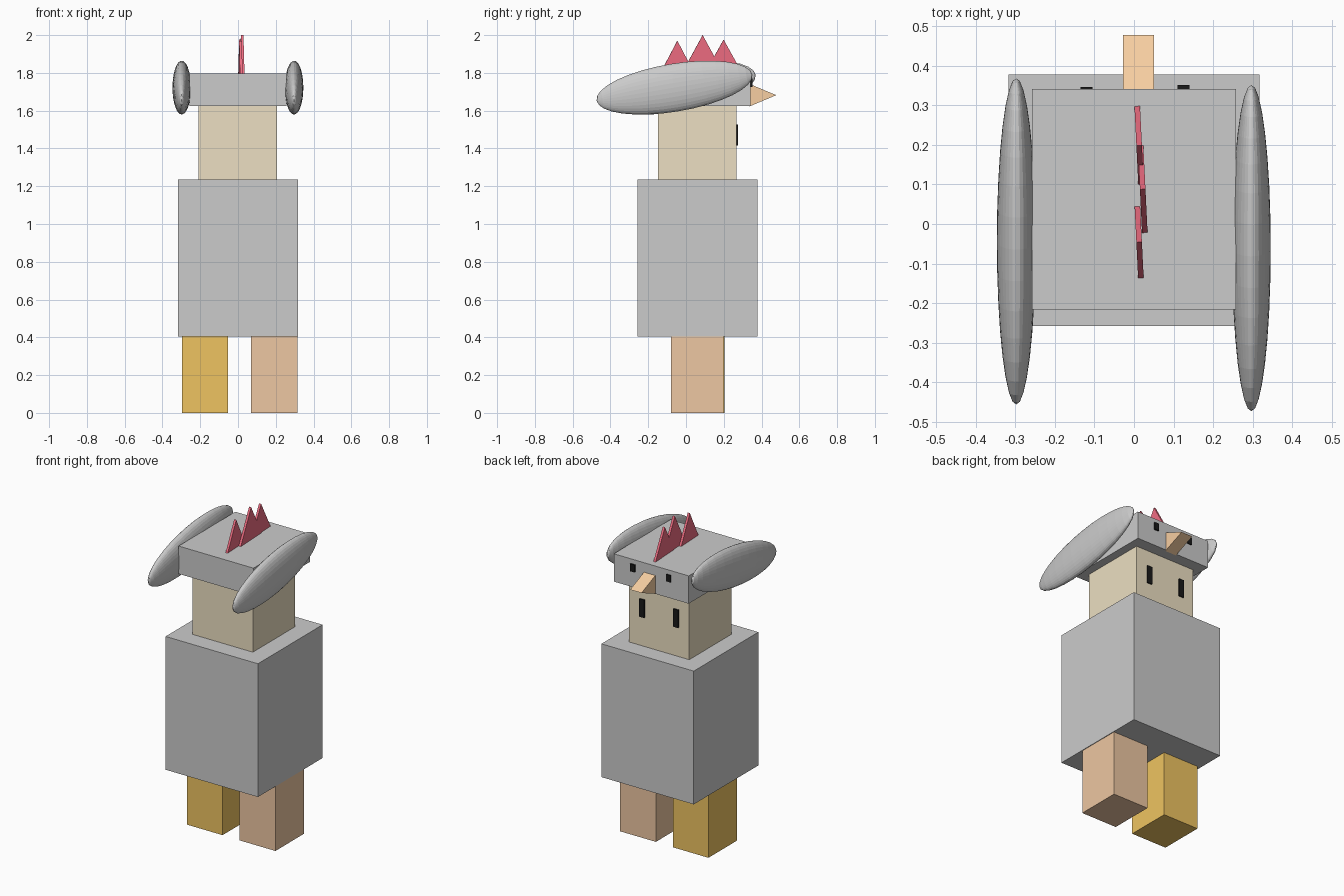
import bpy, bmesh, math
from mathutils import Matrix

if "Cube" in bpy.data.objects:
    bpy.data.objects.remove(bpy.data.objects["Cube"])


def material(name, rgb):
    m = bpy.data.materials.new(name)
    m.diffuse_color = (*rgb, 1)
    m.use_nodes = True
    m.node_tree.nodes["Principled BSDF"].inputs["Base Color"].default_value = m.diffuse_color
    return m


TAN = material("tan", (0.84, 0.74, 0.54))
ORANGE = material("orange", (0.86, 0.55, 0.12))
COPPER = material("copper", (0.85, 0.57, 0.36))
BEAK = material("beak_orange", (0.93, 0.62, 0.36))
RED = material("red", (0.85, 0.15, 0.22))
BLACK = material("black", (0.01, 0.01, 0.01))


def finish(name, bm, mat=None):
    bmesh.ops.recalc_face_normals(bm, faces=bm.faces)
    me = bpy.data.meshes.new(name)
    bm.to_mesh(me)
    bm.free()
    ob = bpy.data.objects.new(name, me)
    bpy.context.collection.objects.link(ob)
    if mat:
        me.materials.append(mat)
    return ob


def box(name, xs, ys, zs, mat=None):
    bm = bmesh.new()
    size = [b - a for a, b in (xs, ys, zs)]
    mid = [(a + b) / 2 for a, b in (xs, ys, zs)]
    bmesh.ops.create_cube(bm, size=1, matrix=Matrix.Translation(mid) @ Matrix.Diagonal((*size, 1)))
    return finish(name, bm, mat)


def prism(name, profile, width, mat):
    """Extrude a (y, z) profile along x, centred on x = 0."""
    bm = bmesh.new()
    face = bm.faces.new([bm.verts.new((-width / 2, y, z)) for y, z in profile])
    new = bmesh.ops.extrude_face_region(bm, geom=[face])["geom"]
    bmesh.ops.translate(bm, vec=(width, 0, 0), verts=[v for v in new if isinstance(v, bmesh.types.BMVert)])
    return finish(name, bm, mat)


# Legs, body, head and hat
box("left_leg", (-0.297, -0.052), (-0.078, 0.203), (0, 0.406), ORANGE)
box("right_leg", (0.068, 0.314), (-0.08, 0.199), (0, 0.406), COPPER)
box("body", (-0.318, 0.318), (-0.258, 0.378), (0.405, 1.235))
box("head", (-0.21, 0.206), (-0.148, 0.268), (1.23, 1.63), TAN)
box("hat", (-0.258, 0.258), (-0.216, 0.342), (1.625, 1.798))

# Eyes on the head and on the hat
for side, hx, ex, ey in (("left", -0.121, -0.12, 0.347), ("right", 0.113, 0.125, 0.352)):
    box(side + "_eye", (hx - 0.017, hx + 0.017), (0.262, 0.275), (1.415, 1.527), BLACK)
    box(side + "_hat_eye", (ex - 0.015, ex + 0.015), (0.335, ey), (1.725, 1.77), BLACK)

# Wedge beak
beak = prism("beak", [(0.335, 1.742), (0.335, 1.622), (0.478, 1.682)], 0.078, BEAK)
beak.location.x = 0.011

# Tilted ellipsoid wings on the hat
for side, x, y in (("left", -0.298, -0.044), ("right", 0.297, -0.061)):
    bm = bmesh.new()
    bmesh.ops.create_uvsphere(bm, u_segments=32, v_segments=16, radius=1,
                              matrix=Matrix.Rotation(math.pi / 2, 4, "X"))
    bmesh.ops.scale(bm, vec=(0.049, 0.418, 0.127), verts=bm.verts)
    wing = finish(side + "_wing", bm)
    wing.location = (x, y, 1.722)
    wing.rotation_euler.x = math.radians(9.4)

# Three comb spikes, slightly yawed
for i, (x, y, half, top) in enumerate(((0.013, -0.046, 0.1, 1.97), (0.022, 0.088, 0.12, 2.0), (0.013, 0.199, 0.109, 1.976))):
    spike = prism(f"comb_spike_{i + 1}", [(-half, 1.78), (half, 1.78), (0, top)], 0.014, RED)
    spike.location = (x, y, 0)
    spike.rotation_euler.z = math.radians(2.8)
